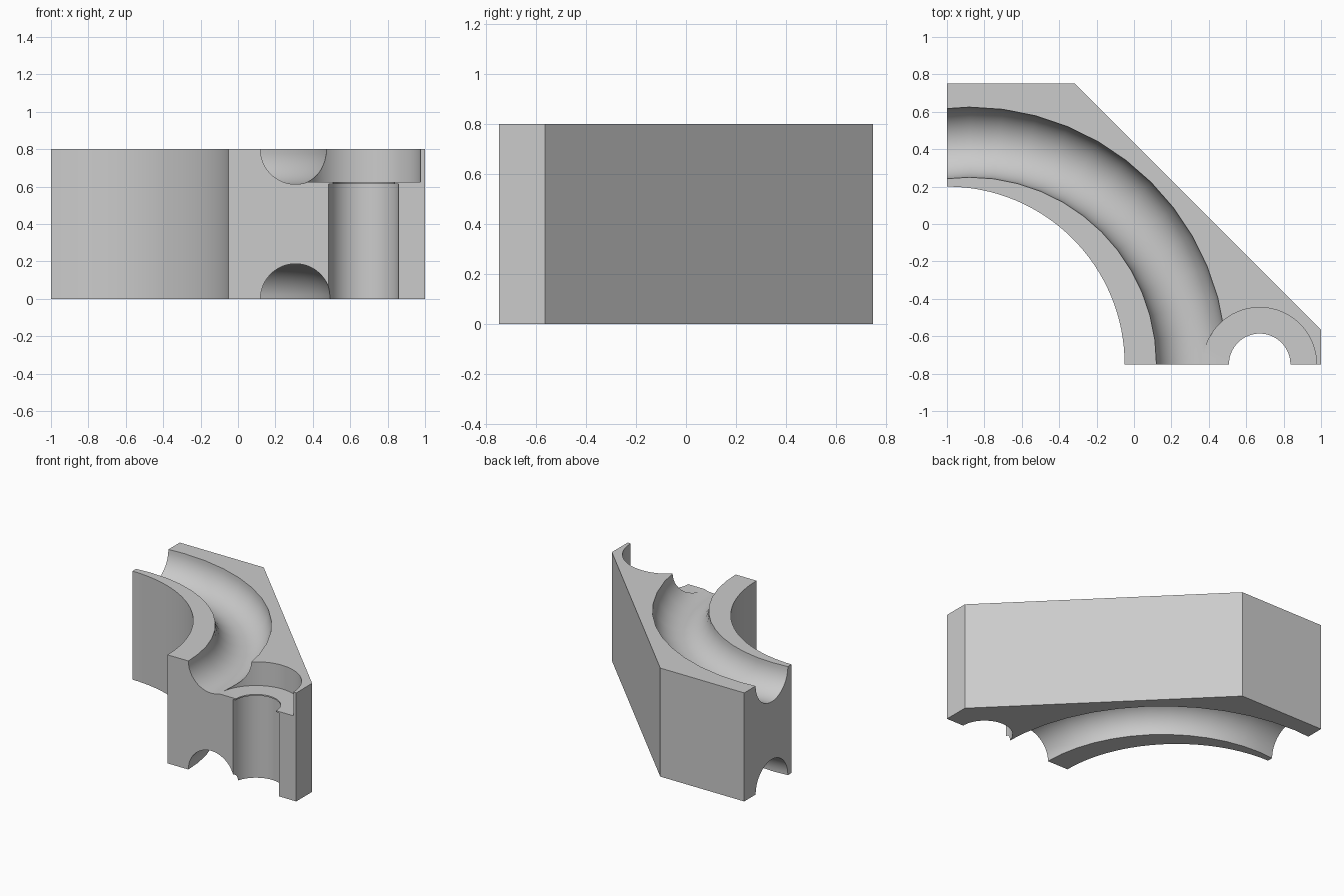
import bpy, bmesh, math

cube = bpy.data.objects.get("Cube")
if cube:
    bpy.data.objects.remove(cube, do_unlink=True)

HEIGHT = 0.8
FRONT = -0.75

grey = bpy.data.materials.new("light_grey")
grey.use_nodes = True
colour = (0.6, 0.6, 0.6, 1)
grey.diffuse_color = colour
grey.node_tree.nodes["Principled BSDF"].inputs["Base Color"].default_value = colour


def activate(obj):
    bpy.ops.object.select_all(action="DESELECT")
    obj.select_set(True)
    bpy.context.view_layer.objects.active = obj


def cut(target, cutter):
    """Subtract the cutter from the target and discard it."""
    cutter.hide_render = True
    mod = target.modifiers.new(cutter.name, "BOOLEAN")
    mod.operation = "DIFFERENCE"
    mod.solver = "EXACT"
    mod.object = cutter
    activate(target)
    bpy.ops.object.modifier_apply(modifier=mod.name)
    bpy.data.objects.remove(cutter, do_unlink=True)


def groove(z):
    bpy.ops.mesh.primitive_torus_add(
        location=(-0.88, FRONT, z), major_radius=1.1875, minor_radius=0.1875,
        major_segments=48, minor_segments=48)
    obj = bpy.context.object
    obj.name = "groove_cutter"
    return obj


def bore(radius, bottom, top):
    bpy.ops.mesh.primitive_cylinder_add(
        vertices=64, radius=radius, depth=top - bottom,
        location=(0.672, FRONT, (bottom + top) / 2))
    obj = bpy.context.object
    obj.name = "bore_cutter"
    return obj


# Corner block: straight back and chamfer, concave arc at the inner corner
outline = [(-0.05, FRONT), (1, FRONT), (1, -0.565), (-0.315, 0.75), (-1, 0.75)]
steps = 32
for i in range(steps):
    a = math.pi / 2 * (1 - i / steps)
    outline.append((-1 + 0.95 * math.cos(a), FRONT + 0.95 * math.sin(a)))

bm = bmesh.new()
base = bm.faces.new([bm.verts.new((x, y, 0)) for x, y in outline])
raised = bmesh.ops.extrude_face_region(bm, geom=[base])["geom"]
bmesh.ops.translate(bm, vec=(0, 0, HEIGHT),
                    verts=[g for g in raised if isinstance(g, bmesh.types.BMVert)])
bmesh.ops.recalc_face_normals(bm, faces=bm.faces)
mesh = bpy.data.meshes.new("grooved_corner_block")
bm.to_mesh(mesh)
bm.free()
block = bpy.data.objects.new("grooved_corner_block", mesh)
bpy.context.collection.objects.link(block)

# Curved half-round channels along the top and bottom
for z in (HEIGHT, 0):
    cut(block, groove(z))

# Half bolt hole: shaft, thin lip and wide head recess
for radius, bottom, top in ((0.187, -0.1, 0.615), (0.164, 0.5, 0.7), (0.304, 0.625, 0.9)):
    cut(block, bore(radius, bottom, top))

block.data.materials.clear()
block.data.materials.append(grey)
for face in block.data.polygons:
    face.material_index = 0
activate(block)
bpy.ops.object.shade_smooth_by_angle(angle=math.radians(30))
